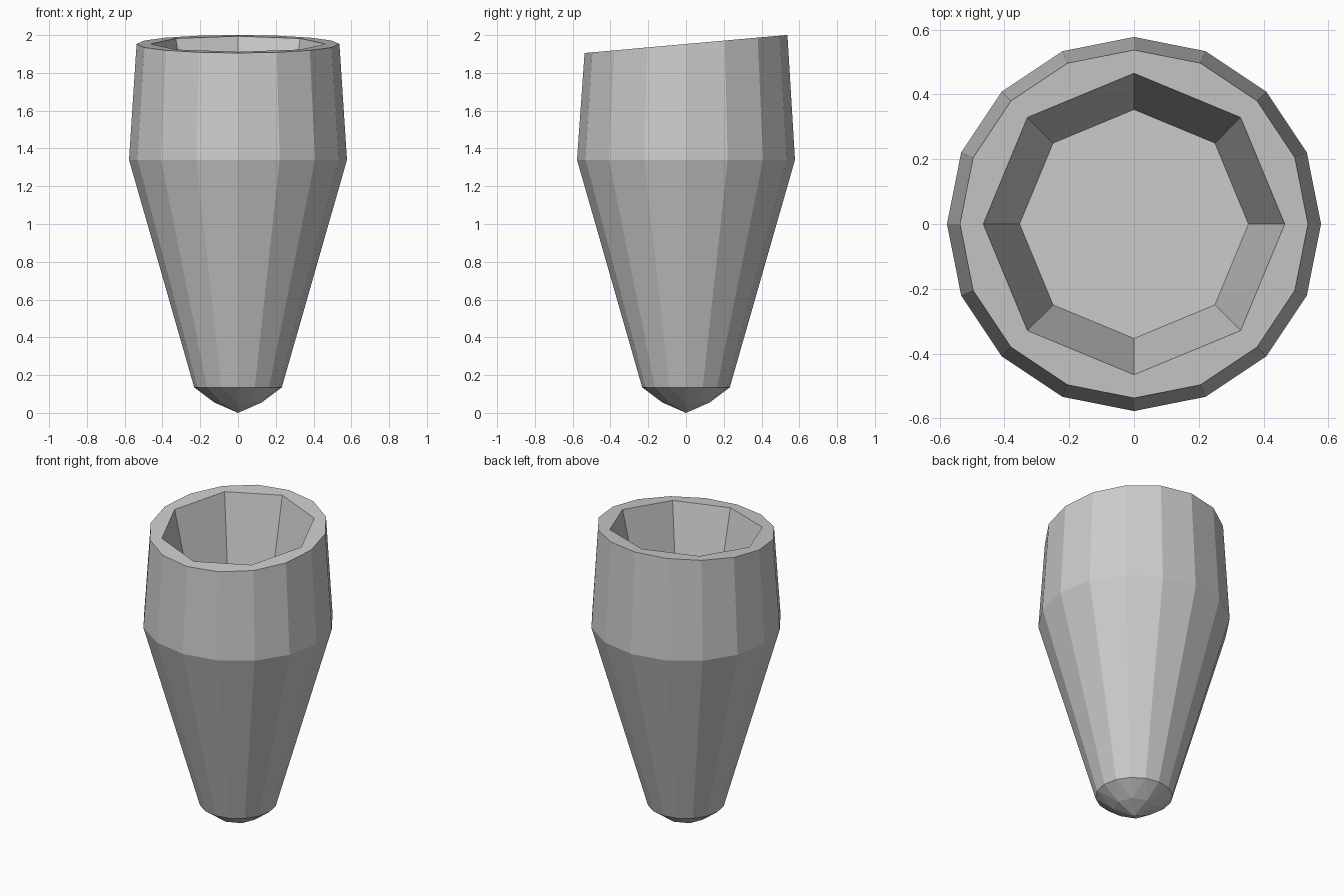
import bpy
import bmesh
from math import cos, sin, pi

cube = bpy.data.objects.get("Cube")
if cube:
    bpy.data.objects.remove(cube)

mat = bpy.data.materials.new("light grey")
mat.use_nodes = True
grey = (0.6, 0.6, 0.6, 1)
mat.diffuse_color = grey
mat.node_tree.nodes["Principled BSDF"].inputs["Base Color"].default_value = grey

RIM_Z, RIM_SLOPE = 1.953, 0.089
bm = bmesh.new()


def ring(sides, radius, z, slope=0.0):
    """Regular loop of vertices, optionally tilted along y."""
    angles = [2 * pi * i / sides for i in range(sides)]
    return [bm.verts.new((radius * cos(a), radius * sin(a), z + slope * radius * sin(a)))
            for a in angles]


def bridge(a, b):
    """Join two loops; the first may have twice as many sides."""
    n, step = len(b), len(a) // len(b)
    for i in range(n):
        j = (i + 1) % n
        if step == 1:
            bm.faces.new((a[i], a[j], b[j], b[i]))
        else:
            p, q, r = a[2 * i], a[2 * i + 1], a[(2 * i + 2) % len(a)]
            bm.faces.new((p, q, b[i]))
            bm.faces.new((q, r, b[j]))
            bm.faces.new((q, b[j], b[i]))


# Outer shell
rim = ring(16, 0.537, RIM_Z, RIM_SLOPE)
shoulder = ring(16, 0.577, 1.34)
base = ring(16, 0.232, 0.135)
bridge(rim, shoulder)
bridge(shoulder, base)

# Pointed lower tip
tip_ring = ring(8, 0.125, 0.055)
bridge(base, tip_ring)
tip = bm.verts.new((0, 0, 0))
for i in range(8):
    bm.faces.new((tip_ring[i], tip_ring[(i + 1) % 8], tip))

# Slanted lip and eight-sided hollow
mouth = ring(8, 0.465, RIM_Z, RIM_SLOPE)
floor = ring(8, 0.353, 1.46)
bridge(rim, mouth)
bridge(mouth, floor)
bm.faces.new(floor)

bmesh.ops.recalc_face_normals(bm, faces=bm.faces)
mesh = bpy.data.meshes.new("hollow_socket")
bm.to_mesh(mesh)
bm.free()
mesh.materials.append(mat)
obj = bpy.data.objects.new("hollow_socket", mesh)
bpy.context.collection.objects.link(obj)
